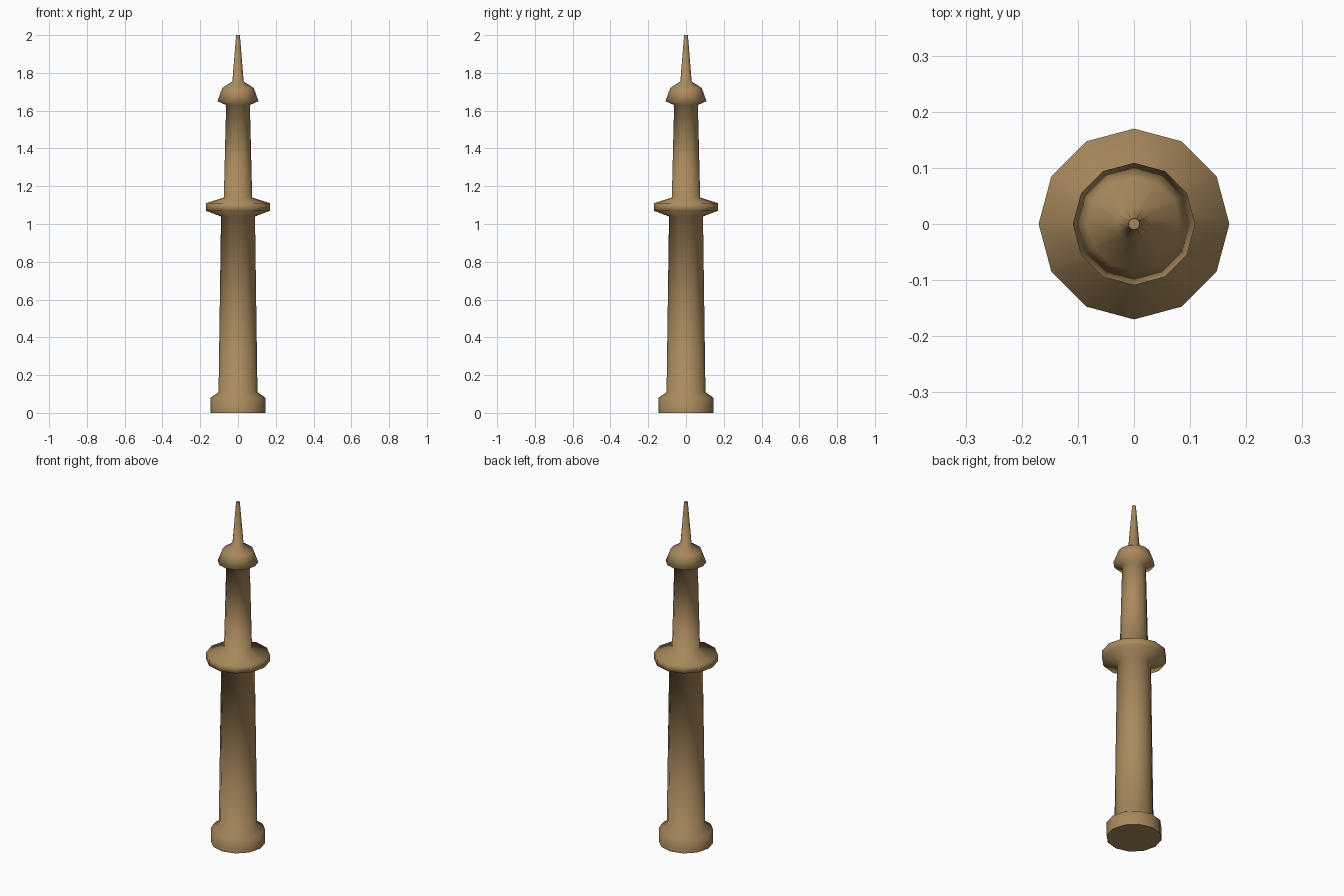
import bpy, bmesh, math

if "Cube" in bpy.data.objects:
    bpy.data.objects.remove(bpy.data.objects["Cube"])

SIDES = 12

# Tower silhouette, bottom to top: (radius, height)
profile = [
    (0.145, 0.00), (0.145, 0.08), (0.103, 0.11),                # plinth
    (0.090, 1.04),                                             # lower shaft
    (0.170, 1.07), (0.170, 1.11), (0.075, 1.14),                # balcony
    (0.063, 1.63),                                             # upper shaft
    (0.109, 1.65), (0.083, 1.72), (0.030, 1.755),               # cap
    (0.010, 2.00),                                             # spire
]

stone = bpy.data.materials.new("tan_stone")
stone.diffuse_color = (0.40, 0.255, 0.11, 1)
stone.use_nodes = True
stone.node_tree.nodes["Principled BSDF"].inputs["Base Color"].default_value = stone.diffuse_color

# Twelve-sided turned tower
bm = bmesh.new()
rings = []
for r, z in profile:
    rings.append([bm.verts.new((r * math.cos(2 * math.pi * i / SIDES),
                                r * math.sin(2 * math.pi * i / SIDES), z))
                  for i in range(SIDES)])
for low, high in zip(rings, rings[1:]):
    for i in range(SIDES):
        j = (i + 1) % SIDES
        bm.faces.new((low[i], low[j], high[j], high[i])).smooth = True

# Flat underside and spire tip with crisp rims
for cap in (bm.faces.new(rings[0][::-1]), bm.faces.new(rings[-1])):
    cap.smooth = False
    for e in cap.edges:
        e.smooth = False

mesh = bpy.data.meshes.new("tower")
bm.to_mesh(mesh)
bm.free()
mesh.materials.append(stone)
bpy.context.collection.objects.link(bpy.data.objects.new("tower", mesh))
